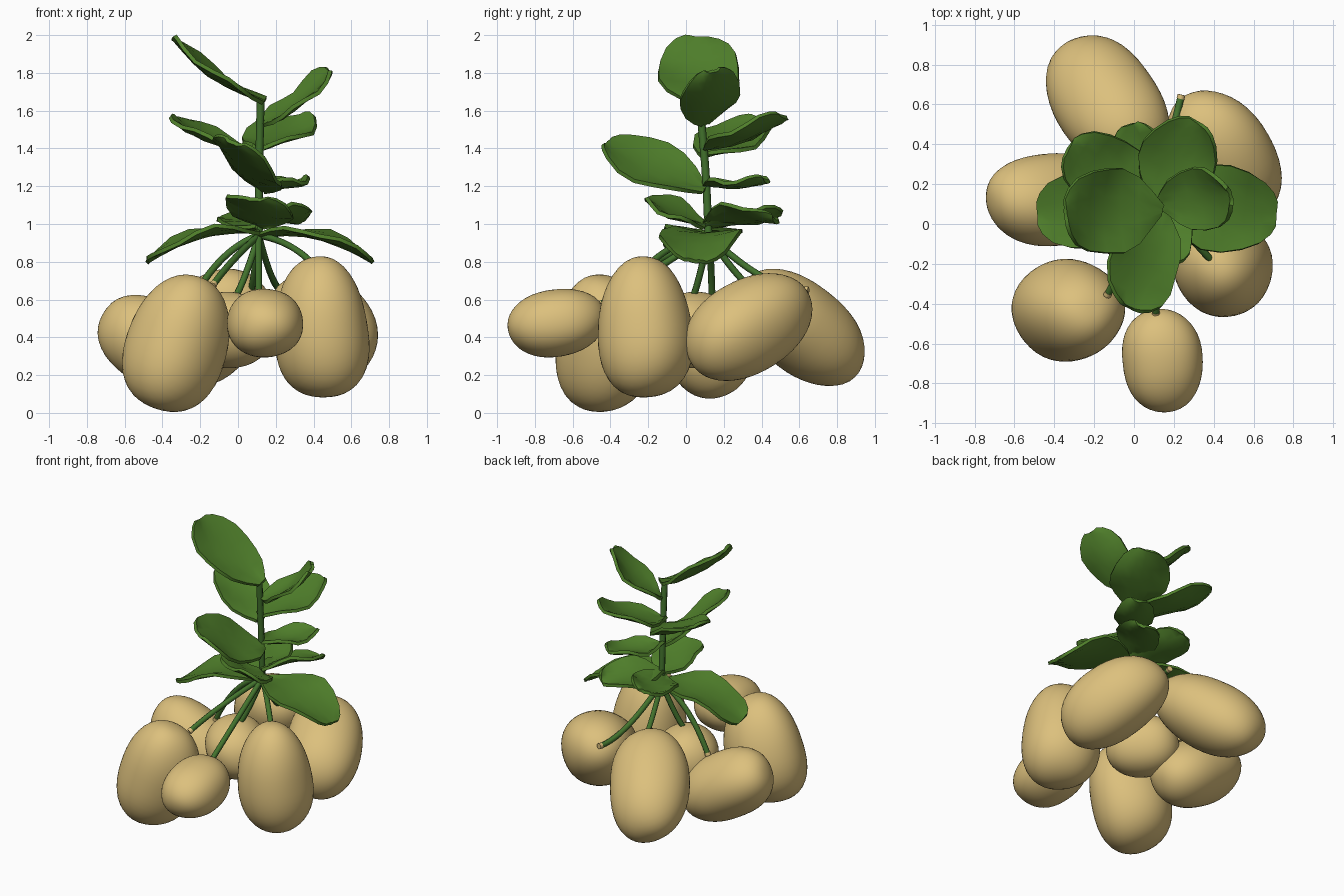
import bpy, bmesh, math
from mathutils import Vector, Matrix

if "Cube" in bpy.data.objects:
    bpy.data.objects.remove(bpy.data.objects["Cube"])


def material(name, rgb):
    m = bpy.data.materials.new(name)
    m.diffuse_color = (*rgb, 1)
    m.use_nodes = True
    m.node_tree.nodes["Principled BSDF"].inputs["Base Color"].default_value = m.diffuse_color
    return m


SKIN = material("tan_skin", (0.72, 0.53, 0.205))
LEAF = material("leaf_green", (0.08, 0.215, 0.024))
STEM = material("stem_green", (0.055, 0.17, 0.026))


def finish(bm, name, mat):
    bmesh.ops.recalc_face_normals(bm, faces=bm.faces)
    me = bpy.data.meshes.new(name)
    bm.to_mesh(me)
    bm.free()
    me.materials.append(mat)
    ob = bpy.data.objects.new(name, me)
    bpy.context.collection.objects.link(ob)
    for p in me.polygons:
        p.use_smooth = True
    return ob


# Potato: blunt lumpy ellipsoid stretched along an axis, tapered towards its far end
def potato(name, centre, axis, length, wide, deep, taper, seed):
    bm = bmesh.new()
    bmesh.ops.create_icosphere(bm, subdivisions=4, radius=1)
    rot = Vector(axis).to_track_quat('Z', 'Y').to_matrix()
    for v in bm.verts:
        x, y, z = v.co
        lump = 1 + 0.03 * math.sin(2.7 * x + seed) * math.sin(2.9 * y + 2 * seed) \
            + 0.02 * math.sin(3.3 * z + 1.7 * seed + 1.5 * x)
        n = 2.25
        blunt = (math.hypot(x, y) ** n + abs(z) ** n) ** (-1 / n)
        t = (1 - taper * z) * lump * blunt
        v.co = Vector(centre) + rot @ Vector((x * wide * t, y * deep * t, z * length * lump * blunt))
    return finish(bm, name, SKIN)


POTATOES = [
    ("back", (-.135, .61, .455), (-.456, .684, -.57), .40, .26, .235, .02),
    ("back_right", (.45, .335, .465), (-.46, .75, .46), .38, .25, .245, .02),
    ("left", (-.42, .12, .35), (.85, 0, -.5), .34, .23, .225, -.03),
    ("front_left", (-.32, -.435, .372), (.3, 0, .95), .375, .25, .26, .14),
    ("front", (.14, -.685, .475), (-.12, .97, .15), .258, .205, .18, -.03),
    ("front_right", (.44, -.215, .455), (-.07, 0, 1), .365, .25, .25, .14),
    ("middle", (-.04, .04, .44), (-.7, .7, .05), .24, .2, .2, 0),
]
for i, (n, *args) in enumerate(POTATOES):
    potato("potato_" + n, *args, i * 1.3)


# Tube along a smooth path
def tube(name, pts, radius, mat):
    cu = bpy.data.curves.new(name, 'CURVE')
    cu.dimensions = '3D'
    cu.bevel_depth = radius
    cu.bevel_resolution = 2
    cu.use_fill_caps = True
    cu.resolution_u = 6
    sp = cu.splines.new('NURBS')
    sp.points.add(len(pts) - 1)
    for p, co in zip(sp.points, pts):
        p.co = (*co, 1)
    sp.order_u = 3
    sp.use_endpoint_u = True
    cu.materials.append(mat)
    ob = bpy.data.objects.new(name, cu)
    bpy.context.collection.objects.link(ob)
    bpy.ops.object.select_all(action='DESELECT')
    ob.select_set(True)
    bpy.context.view_layer.objects.active = ob
    bpy.ops.object.convert(target='MESH')


# Main stem
CROWN = Vector((.11, .12, .94))
tube("main_stem", [CROWN - Vector((0, 0, .03)), (.11, .11, 1.2), (.115, .09, 1.45), (.12, .07, 1.66)], .021, STEM)

# Runners from the crown down to each potato, with a tan stub at the end: end point, rise of the middle
RUNNERS = {
    "back": ((.06, .42, .61), -.08), "back_right": ((.235, .635, .65), -.12),
    "left": ((-.27, .14, .54), .16), "front_left": ((-.13, -.35, .68), .03),
    "front": ((.11, -.45, .575), .0), "front_right": ((.395, -.19, .79), .06),
    "middle": ((-.01, .04, .62), -.04),
}
for n, (end, rise) in RUNNERS.items():
    e = Vector(end)
    m = CROWN.lerp(e, .6)
    m.z += rise
    tube("runner_" + n, [CROWN, m, e], .018, STEM)
    d = (e - m).normalized()
    tube("stub_" + n, [e - d * .008, e, e + d * .014], .02, SKIN)

# Leaf: rounded blade on a grid, cupped, rippled and thickened
PROFILE = [(0, .12), (.1, .42), (.22, .74), (.38, .96), (.55, 1), (.72, .93), (.87, .74), (.96, .5), (1, .28)]


def leaf(name, base, tip, width, arch, roll, seed):
    base, d = Vector(base), Vector(tip) - Vector(base)
    side = Matrix.Rotation(-roll, 3, d) @ d.cross(Vector((0, 0, 1))).normalized()
    normal = side.cross(d).normalized()
    if normal.z < 0:
        normal.negate()
    bm = bmesh.new()
    rows = []
    for u, w in PROFILE:
        row = []
        for k in range(-3, 4):
            v = k / 3
            h = arch * math.sin(math.pi * u) + .03 * v * v * w \
                + .016 * math.sin(9 * u + 2 * v + seed) * abs(v)
            edge = w * (1 + .04 * math.sin(8 * u + seed))
            row.append(bm.verts.new(base + d * u + side * (v * edge * width / 2) + normal * h))
        rows.append(row)
    for a, b in zip(rows, rows[1:]):
        for k in range(6):
            bm.faces.new((a[k], a[k + 1], b[k + 1], b[k]))
    ob = finish(bm, name, LEAF)
    so = ob.modifiers.new("thickness", 'SOLIDIFY')
    so.thickness = .021
    so.offset = 0
    bpy.ops.object.select_all(action='DESELECT')
    ob.select_set(True)
    bpy.context.view_layer.objects.active = ob
    bpy.ops.object.modifier_apply(modifier="thickness")
    bpy.ops.object.shade_smooth_by_angle(angle=math.radians(40))


# base, tip, width, arch, roll
LEAVES = [
    ("top", (.14, .07, 1.65), (-.345, .06, 1.985), .44, -.05, .06),
    ("upper_right", (.12, .10, 1.53), (.485, .14, 1.81), .32, -.04, -.2),
    ("upper_back_right", (.10, .10, 1.40), (.32, .51, 1.57), .38, -.03, 0),
    ("upper_back_left", (.10, .10, 1.36), (-.33, .38, 1.56), .38, -.03, -.1),
    ("middle_front", (.13, .10, 1.18), (-.02, -.42, 1.43), .41, -.02, .5),
    ("middle_back_right", (.11, .10, 1.22), (.33, .42, 1.23), .25, -.03, 0),
    ("lower_back", (.11, .10, .99), (-.02, .50, 1.05), .30, -.01, .2),
    ("lower_front", (.12, .10, .99), (.10, -.21, 1.13), .38, -.01, .22),
    ("lower_back_right", (.11, .10, 1.02), (.34, .47, 1.02), .28, .01, .3),
    ("bottom_right", (.11, .11, .94), (.71, .05, .80), .43, .06, 0),
    ("bottom_left", (.11, .10, .96), (-.48, .05, .80), .40, .055, 0),
]
for i, (n, *args) in enumerate(LEAVES):
    leaf("leaf_" + n, *args, i * 1.9)
